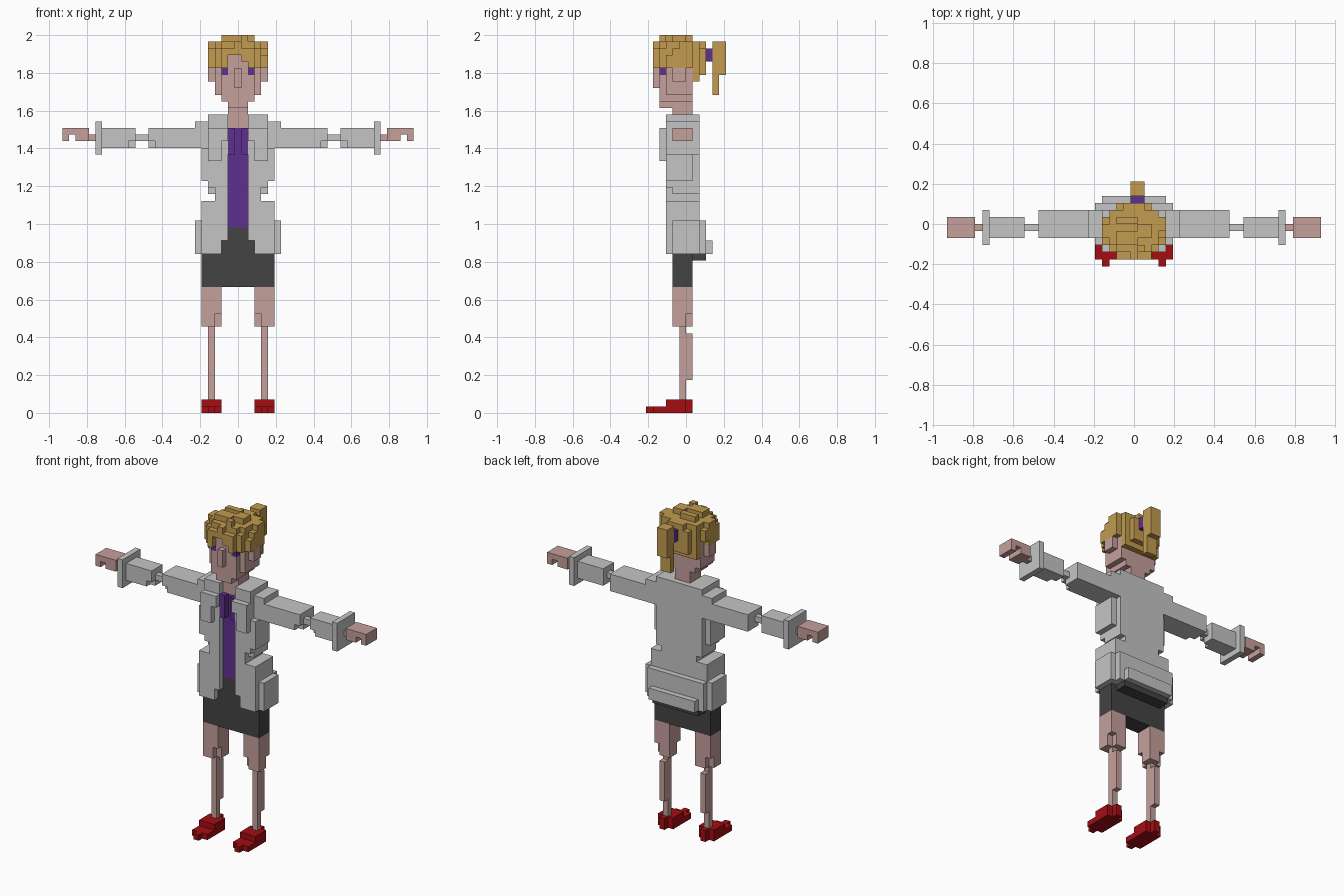
import bpy, bmesh
from mathutils import Vector

if "Cube" in bpy.data.objects:
    bpy.data.objects.remove(bpy.data.objects["Cube"], do_unlink=True)

V = 2 / 57  # edge length of one block


def material(name, rgb):
    m = bpy.data.materials.new(name)
    m.use_nodes = True
    m.diffuse_color = (*rgb, 1)
    m.node_tree.nodes["Principled BSDF"].inputs["Base Color"].default_value = (*rgb, 1)
    return m


SKIN = material("skin", (0.56, 0.35, 0.33))
COAT = material("pale grey cloth", (0.56, 0.56, 0.56))
HAIR = material("golden hair", (0.54, 0.33, 0.08))
PURPLE = material("purple", (0.115, 0.03, 0.275))
DARK = material("dark cloth", (0.056, 0.056, 0.056))
RED = material("red shoe", (0.37, 0.004, 0.006))

# Outward direction and the four corners of each side of a unit block
SIDES = []
for axis in range(3):
    for sign in (1, -1):
        n, u = [0, 0, 0], [0, 0, 0]
        n[axis] = sign
        u[(axis + 1) % 3] = 1
        n, u = Vector(n), Vector(u)
        w = n.cross(u)
        SIDES.append((n, [(n + a * u + b * w) / 2 for a, b in ((-1, -1), (1, -1), (1, 1), (-1, 1))]))


def blocks(name, mat, boxes, cut=(), mirror=False, side=1):
    """Shell around boxes (first x, last x, y0, y1, z0, z1); block 0 straddles x = 0."""
    def fill(items):
        cells = set()
        for x0, x1, y0, y1, z0, z1 in items:
            for x in range(x0, x1 + 1):
                for y in range(y0, y1):
                    for z in range(z0, z1):
                        cells.add((side * x, y, z))
                        if mirror:
                            cells.add((-x, y, z))
        return cells

    cells = fill(boxes) - fill(cut)
    bm = bmesh.new()
    for c in sorted(cells):
        mid = Vector((c[0], c[1] + 0.5, c[2] + 0.5))
        for n, corners in SIDES:
            if tuple(int(c[k] + n[k]) for k in range(3)) not in cells:
                bm.faces.new([bm.verts.new((mid + p) * V) for p in corners])
    bmesh.ops.remove_doubles(bm, verts=bm.verts, dist=V * 0.01)
    bmesh.ops.dissolve_limit(bm, angle_limit=0.01, verts=bm.verts, edges=bm.edges)
    mesh = bpy.data.meshes.new(name)
    bm.to_mesh(mesh)
    bm.free()
    mesh.materials.append(mat)
    ob = bpy.data.objects.new(name, mesh)
    bpy.context.collection.objects.link(ob)
    return ob


# Limbs, one set per side
for side, label in ((1, "left"), (-1, "right")):
    blocks(label + "_shoe", RED, [
        (3, 5, -3, 0, 0, 2), (4, 4, 0, 1, 0, 2),
        (3, 5, -5, -3, 0, 1), (4, 4, -6, -5, 0, 1)], side=side)
    blocks(label + "_leg", SKIN, [
        (4, 4, -1, 0, 2, 13), (4, 4, 0, 1, 5, 12),
        (3, 5, -2, 1, 15, 19), (4, 5, -2, 0, 13, 15),
        (3, 4, -1, 1, 13, 16)], side=side)
    blocks(label + "_sleeve", COAT, [
        (5, 13, -2, 2, 40, 43), (5, 6, -2, 2, 43, 44),
        (14, 15, -1, 0, 41, 42),
        (16, 20, -2, 1, 40, 43), (21, 21, -3, 2, 39, 44)],
        cut=[(13, 13, -2, -1, 40, 41), (16, 16, -2, -1, 40, 41)], side=side)
    blocks(label + "_hand", SKIN, [
        (22, 22, -1, 0, 41, 42), (23, 26, -2, 1, 42, 43),
        (23, 24, -2, 1, 41, 42), (26, 26, -2, 1, 41, 42)], side=side)
    blocks(label + "_eye", PURPLE, [(2, 2, -4, -3, 51, 52)], side=side)

# Clothes
blocks("skirt", DARK, [(-5, 5, -2, 1, 19, 25), (-3, 3, -2, 1, 25, 28),
                       (-4, 4, 1, 3, 23, 24)])
blocks("shirt", PURPLE, [(0, 1, -2, 0, 28, 43), (1, 1, -3, -2, 39, 43)], mirror=True)
blocks("coat", COAT, [
    # flared hem
    (0, 6, -2, 2, 24, 29), (3, 5, -3, 2, 24, 29),
    (0, 5, 2, 3, 24, 29), (0, 4, 3, 4, 24, 26),
    # waist, chest and shoulders
    (0, 5, -3, 2, 29, 32), (0, 3, -3, 2, 32, 33), (0, 4, -3, 2, 33, 35),
    (0, 4, -3, 2, 35, 45), (5, 5, -3, 1, 35, 40), (5, 5, -2, 2, 40, 44),
    (2, 2, -3, -2, 26, 29),
    # lapels
    (3, 4, -4, -3, 38, 43), (2, 2, -4, -3, 41, 43)],
    cut=[(0, 1, -3, 0, 24, 45), (0, 2, -3, 1, 24, 26),
         (4, 4, -3, -2, 33, 34)], mirror=True)

# Head
blocks("neck", SKIN, [(-1, 1, -2, 1, 43, 48)])
blocks("head", SKIN, [
    (0, 1, -4, -2, 46, 47), (0, 2, -4, 1, 47, 48), (0, 2, -4, 1, 48, 55),
    (3, 3, -3, 1, 48, 54), (4, 4, -2, 0, 50, 52)],
    cut=[(2, 2, -4, -3, 51, 52)], mirror=True)
blocks("nose", SKIN, [(0, 0, -5, -4, 49, 52)])

# Hair: rounded cap, fringe and uneven tufts
blocks("hair", HAIR, [
    (-3, 3, -3, 2, 54, 56), (-2, 2, -4, 2, 54, 56),
    (-4, -4, -3, 1, 52, 55), (4, 4, -3, 1, 52, 55),
    (-3, 3, 1, 2, 50, 56), (-2, 2, 2, 3, 51, 55), (-1, 1, 2, 3, 51, 56),
    (-3, -3, -4, -3, 52, 55), (3, 3, -4, -3, 52, 55),
    (-2, -1, -5, -4, 54, 55), (1, 2, -5, -4, 53, 55), (0, 0, -5, -4, 54, 56),
    (-2, -2, -5, -4, 52, 54), (2, 2, -5, -4, 52, 54),
    (-2, 0, -3, -1, 56, 57), (1, 2, -2, 0, 56, 57), (-1, 0, 0, 1, 56, 57),
    (1, 1, -4, -3, 56, 57), (-2, -2, 0, 1, 56, 57),
    (-4, -4, -2, 0, 55, 56), (4, 4, -1, 1, 55, 56)],
    cut=[(4, 4, -3, -2, 54, 55), (-4, -4, 0, 1, 52, 53)])
blocks("hair_tie", PURPLE, [(0, 1, 3, 4, 53, 55)])
blocks("ponytail", HAIR, [(0, 1, 4, 6, 51, 56), (0, 1, 4, 5, 48, 51)])
